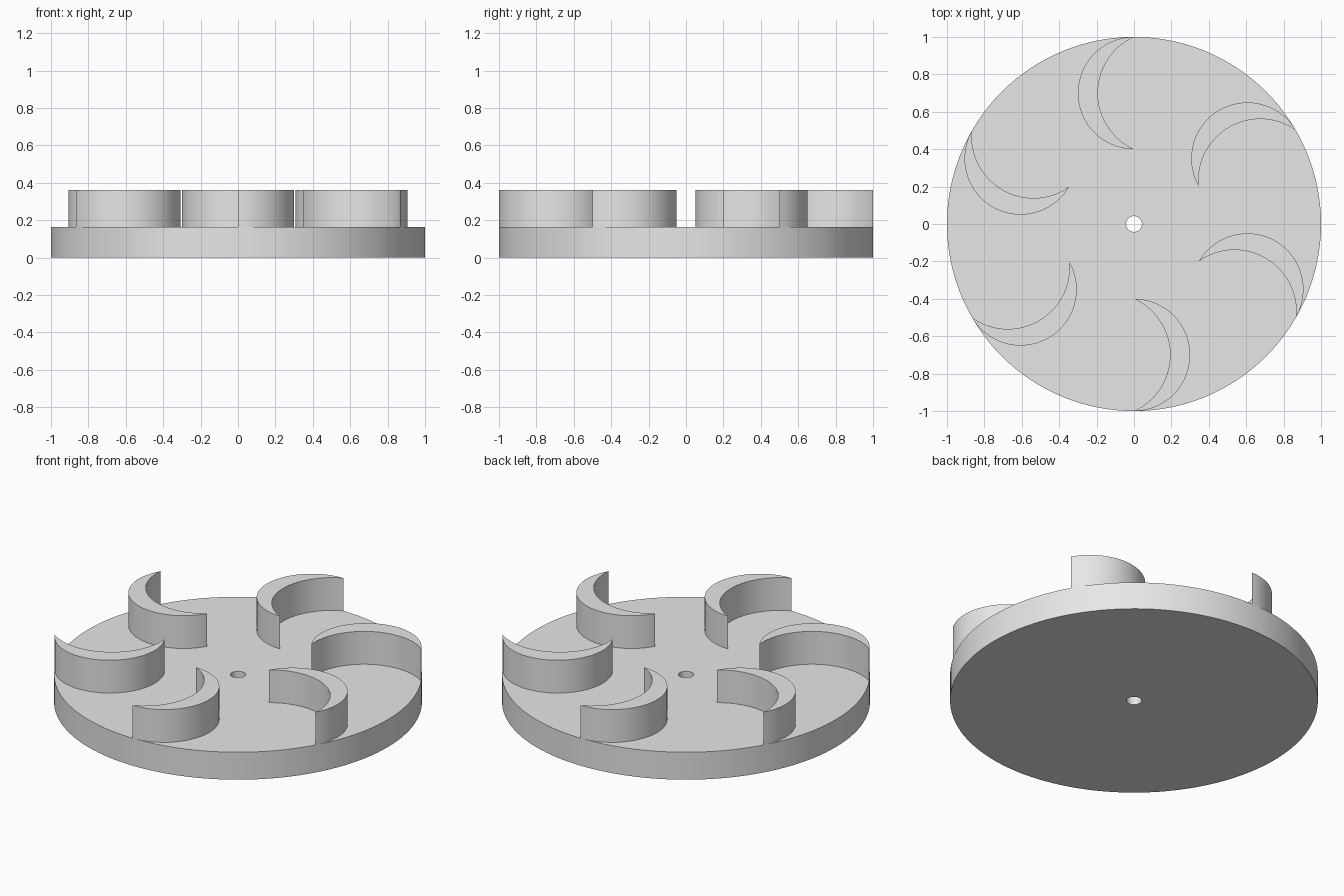
import bpy
import bmesh
from math import sin, cos, pi, atan2, radians

cube = bpy.data.objects.get("Cube")
if cube:
    bpy.data.objects.remove(cube, do_unlink=True)

DISC_TOP, BLADE_TOP = 0.165, 0.362
DISC_R, HOLE_R = 1.0, 0.042
BLADE_MID, BLADE_R, INNER_DEPTH = 0.7, 0.3, 0.193

grey = bpy.data.materials.new("light grey")
grey.use_nodes = True
grey.diffuse_color = (0.8, 0.8, 0.8, 1)
grey.node_tree.nodes["Principled BSDF"].inputs["Base Color"].default_value = (0.8, 0.8, 0.8, 1)


def finish(name, bm):
    bmesh.ops.recalc_face_normals(bm, faces=bm.faces)
    mesh = bpy.data.meshes.new(name)
    bm.to_mesh(mesh)
    bm.free()
    mesh.materials.append(grey)
    obj = bpy.data.objects.new(name, mesh)
    bpy.context.collection.objects.link(obj)
    bpy.ops.object.select_all(action="DESELECT")
    obj.select_set(True)
    bpy.context.view_layer.objects.active = obj
    bpy.ops.object.shade_smooth_by_angle(angle=radians(30))
    return obj


def arc(cx, cy, r, start, end, steps):
    angles = [start + (end - start) * i / steps for i in range(steps + 1)]
    return [(cx + r * cos(a), cy + r * sin(a)) for a in angles]


# Base disc: rectangular section swept round the centre hole
def make_disc(segments=128):
    bm = bmesh.new()
    section = [(HOLE_R, 0), (DISC_R, 0), (DISC_R, DISC_TOP), (HOLE_R, DISC_TOP)]
    rings = []
    for i in range(segments):
        a = 2 * pi * i / segments
        rings.append([bm.verts.new((r * cos(a), r * sin(a), z)) for r, z in section])
    for i, ring in enumerate(rings):
        after = rings[(i + 1) % segments]
        for j in range(4):
            k = (j + 1) % 4
            bm.faces.new((ring[j], after[j], after[k], ring[k]))
    return finish("base_disc", bm)


# Crescent blade: outer half circle and a shallower inner arc, meeting in points
def make_blade(name, angle, steps=40):
    inner_r = (BLADE_R ** 2 + INNER_DEPTH ** 2) / (2 * INNER_DEPTH)
    inner_x = inner_r - INNER_DEPTH
    half = atan2(BLADE_R, inner_x)
    outer = arc(0, BLADE_MID, BLADE_R, pi / 2, 3 * pi / 2, steps)
    inner = arc(inner_x, BLADE_MID, inner_r, pi - half, pi + half, steps)
    inner[0], inner[-1] = outer[0], outer[-1]

    bm = bmesh.new()

    def row(points, z):
        return [bm.verts.new((x, y, z)) for x, y in points]

    out_low, out_high = row(outer, DISC_TOP), row(outer, BLADE_TOP)
    in_low = [out_low[0]] + row(inner[1:-1], DISC_TOP) + [out_low[-1]]
    in_high = [out_high[0]] + row(inner[1:-1], BLADE_TOP) + [out_high[-1]]
    strips = ((out_low, out_high), (in_low, in_high), (out_low, in_low), (out_high, in_high))
    for a, b in strips:
        for i in range(steps):
            corners = list(dict.fromkeys((a[i], a[i + 1], b[i + 1], b[i])))
            bm.faces.new(corners)
    blade = finish(name, bm)
    blade.rotation_euler.z = angle
    return blade


make_disc()
for n in range(6):
    make_blade(f"blade_{n + 1}", n * pi / 3)
